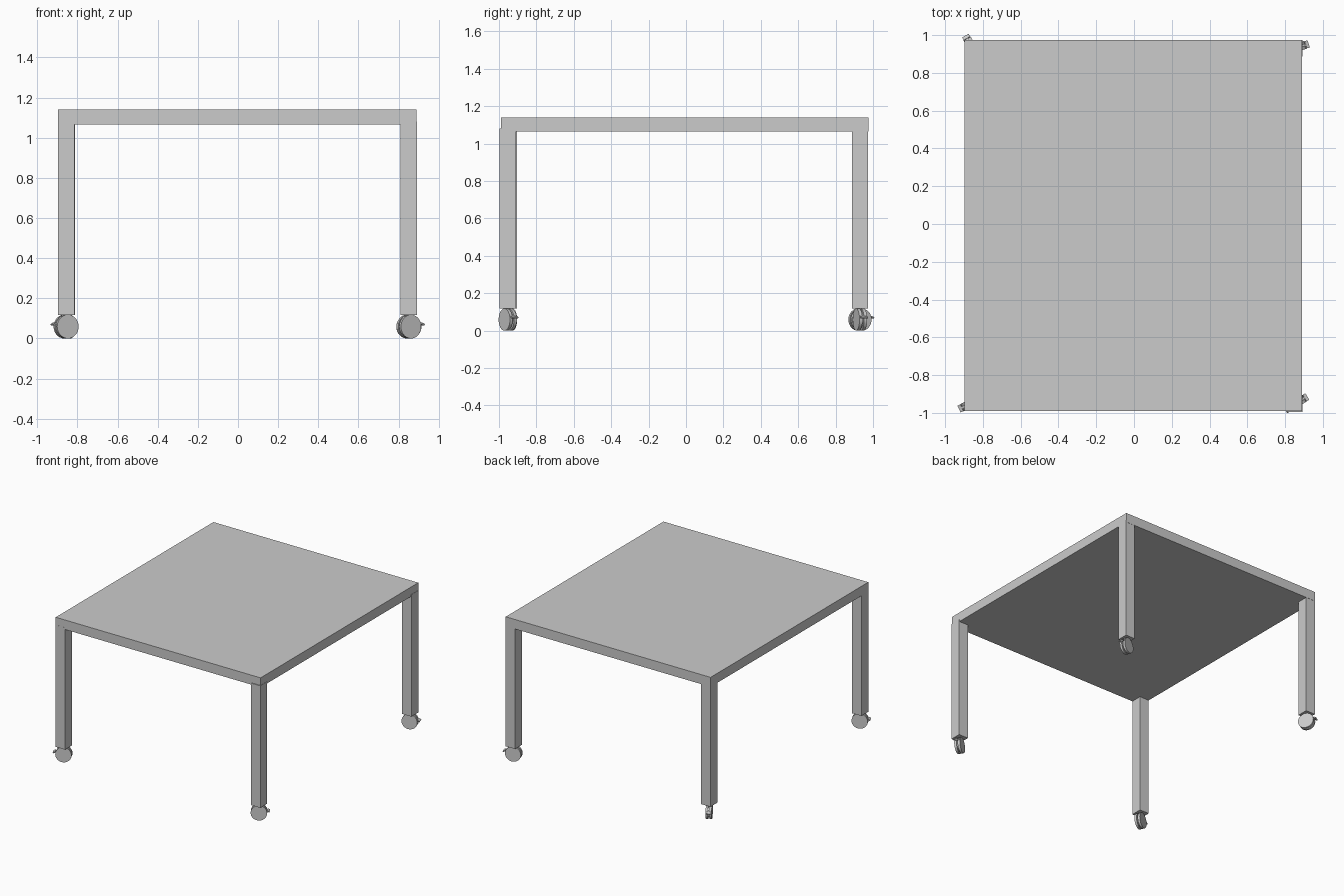
import bpy, bmesh, math
from mathutils import Matrix, Vector

if "Cube" in bpy.data.objects:
    bpy.data.objects.remove(bpy.data.objects["Cube"])


def make(name, build, smooth=False):
    """Create an object from a function that fills a bmesh."""
    bm = bmesh.new()
    build(bm)
    bmesh.ops.recalc_face_normals(bm, faces=bm.faces)
    mesh = bpy.data.meshes.new(name)
    bm.to_mesh(mesh)
    bm.free()
    ob = bpy.data.objects.new(name, mesh)
    bpy.context.collection.objects.link(ob)
    if smooth:
        bpy.ops.object.select_all(action='DESELECT')
        ob.select_set(True)
        bpy.context.view_layer.objects.active = ob
        bpy.ops.object.shade_smooth_by_angle(angle=math.radians(35))
    return ob


def add_box(bm, lo, hi, tilt=None):
    lo, hi = Vector(lo), Vector(hi)
    m = Matrix.Translation((lo + hi) / 2) @ (tilt or Matrix()) @ Matrix.Diagonal((hi - lo).to_4d())
    m[3][3] = 1
    bmesh.ops.create_cube(bm, size=1, matrix=m)


def add_cylinder(bm, radius, depth, centre, along_y=True):
    rot = Matrix.Rotation(math.pi / 2, 4, 'X') if along_y else Matrix()
    bmesh.ops.create_cone(bm, cap_ends=True, segments=32, radius1=radius, radius2=radius,
                          depth=depth, matrix=Matrix.Translation(centre) @ rot)


# table top
make("table_top", lambda bm: add_box(bm, (-0.897, -0.99, 1.065), (0.89, 0.975, 1.14)))

LEG_W, LEG_D, LEG_Z = 0.082, 0.087, 0.118
R = 0.059


# twin caster wheels: local x points to the brake, local y is the axle
def wheels(bm):
    for side in (-1, 1):
        add_cylinder(bm, R, 0.017, (0, side * 0.013, R))


# hub between the wheels with a stem into the leg
def hub(bm):
    add_cylinder(bm, 0.046, 0.012, (0, 0, R))
    add_cylinder(bm, 0.012, 0.06, (0, 0, 0.1), along_y=False)


# brake lever: sloping arm ending in a wider pedal
def brake(bm):
    tilt = Matrix.Rotation(math.radians(25), 4, 'Y')
    add_box(bm, (0.025, -0.007, 0.074), (0.075, 0.007, 0.082), tilt)
    add_box(bm, (0.059, -0.02, 0.068), (0.077, 0.02, 0.076), tilt)


# corner: name, leg centre x and y, caster heading in degrees
corners = (("front_left", -0.856, -0.947, 205),
           ("front_right", 0.851, -0.953, 31),
           ("back_right", 0.851, 0.930, 18),
           ("back_left", -0.854, 0.930, 120))

for name, x, y, heading in corners:
    make(name + "_leg", lambda bm: add_box(bm, (x - LEG_W / 2, y - LEG_D / 2, LEG_Z),
                                           (x + LEG_W / 2, y + LEG_D / 2, 1.08)))
    for part, build, smooth in (("wheels", wheels, True), ("caster_hub", hub, True),
                                ("brake_lever", brake, False)):
        ob = make(f"{name}_{part}", build, smooth)
        ob.location = (x, y, 0)
        ob.rotation_euler.z = math.radians(heading)
